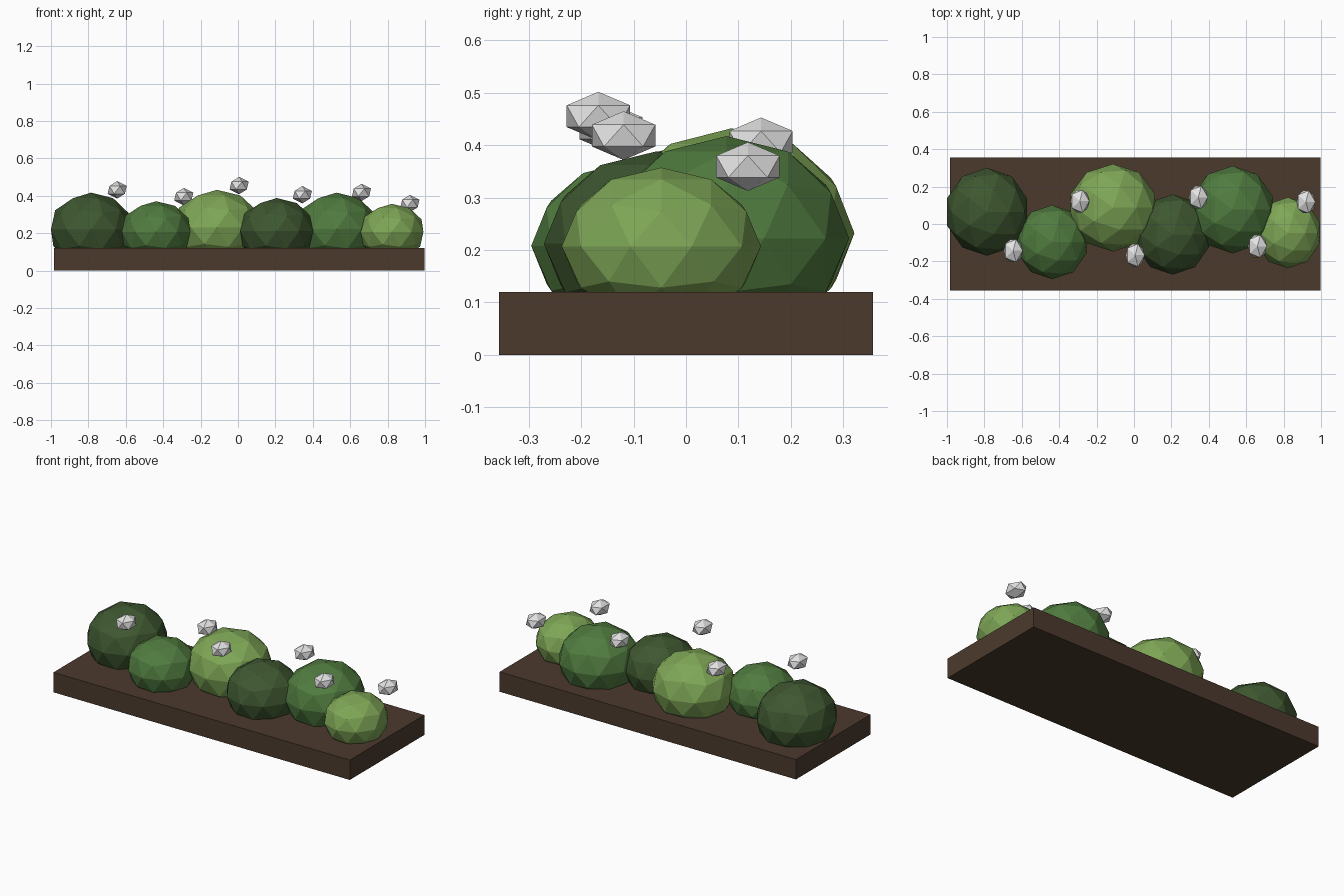
import bpy

if "Cube" in bpy.data.objects:
    bpy.data.objects.remove(bpy.data.objects["Cube"])


def material(name, rgb):
    # flat colour, converted from sRGB bytes to linear
    m = bpy.data.materials.new(name)
    m.diffuse_color = [(c / 255 / 12.92 if c < 11 else ((c / 255 + 0.055) / 1.055) ** 2.4) for c in rgb] + [1]
    m.use_nodes = True
    m.node_tree.nodes["Principled BSDF"].inputs["Base Color"].default_value = m.diffuse_color
    return m


soil = material("soil brown", (76, 58, 45))
dark = material("dark green", (62, 87, 48))
mid = material("mid green", (80, 123, 63))
light = material("light green", (126, 166, 86))
petal = material("pale white", (226, 226, 226))


def blob(name, subdivisions, centre, radii, mat):
    bpy.ops.mesh.primitive_ico_sphere_add(subdivisions=subdivisions, radius=1, location=centre)
    o = bpy.context.object
    o.name = name
    o.scale = radii
    o.data.materials.append(mat)
    return o


# soil bed
bpy.ops.mesh.primitive_cube_add(size=1, location=(0.006, 0, 0.06))
bed = bpy.context.object
bed.name = "soil_bed"
bed.scale = (1.98, 0.712, 0.12)
bed.data.materials.append(soil)

# bushes: centre, radii, colour
bushes = [
    ((-0.786, 0.065, 0.220), (0.225, 0.235, 0.197), dark),
    ((-0.438, -0.097, 0.208), (0.193, 0.198, 0.163), mid),
    ((-0.113, 0.087, 0.232), (0.238, 0.234, 0.200), light),
    ((0.207, -0.056, 0.212), (0.204, 0.215, 0.176), dark),
    ((0.527, 0.077, 0.222), (0.225, 0.234, 0.195), mid),
    ((0.823, -0.047, 0.207), (0.177, 0.190, 0.150), light),
]
for i, (centre, radii, mat) in enumerate(bushes, 1):
    blob(f"bush_{i}", 2, centre, radii, mat)

# blossoms above the bushes
blossoms = [(-0.646, -0.143, 0.432), (-0.29, 0.122, 0.396), (0.006, -0.167, 0.455),
            (0.344, 0.143, 0.406), (0.66, -0.119, 0.418), (0.919, 0.118, 0.359)]
for i, centre in enumerate(blossoms, 1):
    blob(f"blossom_{i}", 1, centre, (0.057, 0.071, 0.0465), petal)
